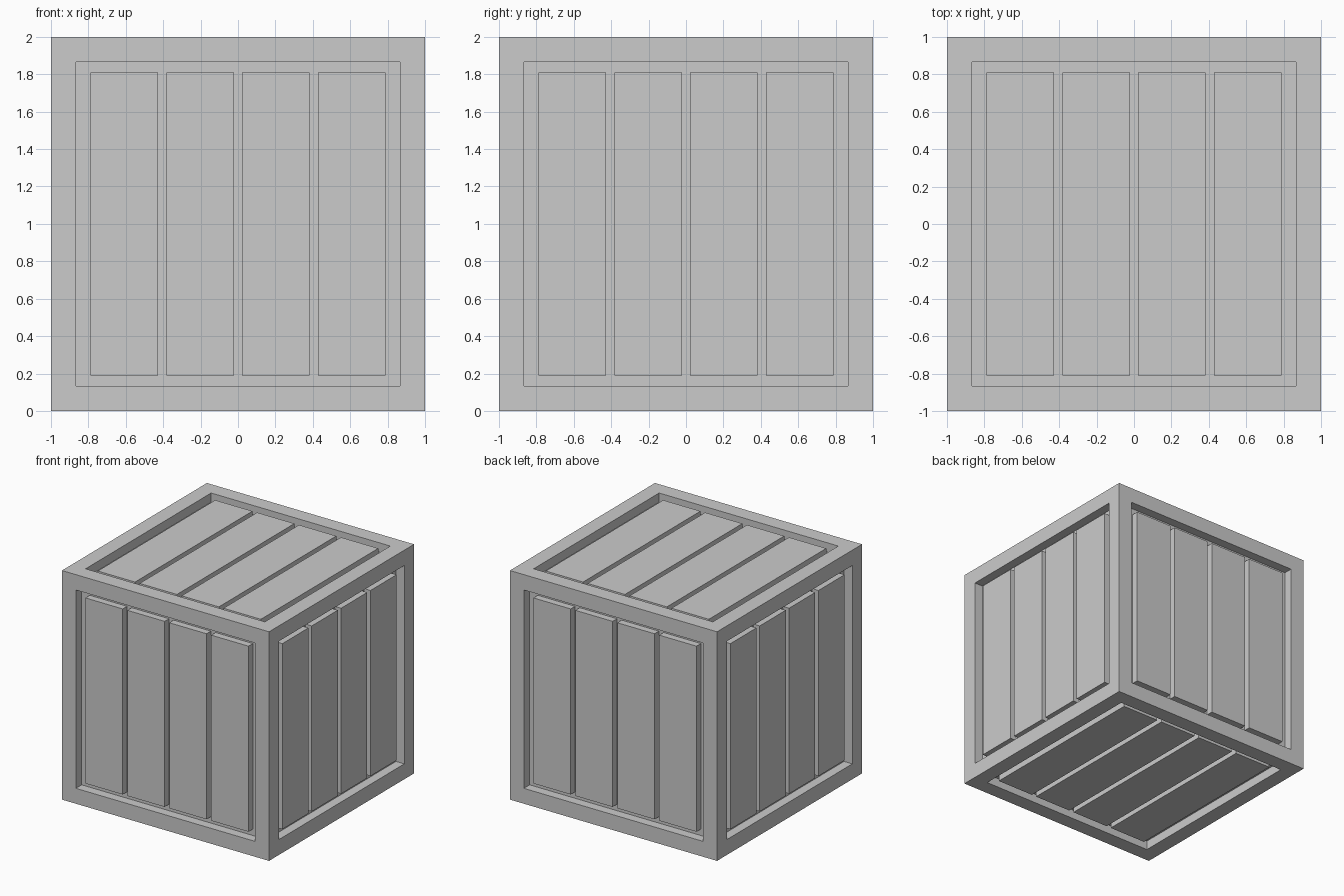
import bpy, bmesh
from math import pi
from mathutils import Matrix, Vector

if "Cube" in bpy.data.objects:
    bpy.data.objects.remove(bpy.data.objects["Cube"])

FRAME = 0.19      # border width
RECESS = 0.02     # plank face below the frame face
FLOOR = 0.08      # groove floor below the frame face
PITCH = 0.405
PLANK = 0.36
OPEN = 2 - 2 * FRAME


def add_object(name, bm):
    bmesh.ops.recalc_face_normals(bm, faces=bm.faces)
    mesh = bpy.data.meshes.new(name)
    bm.to_mesh(mesh)
    bm.free()
    obj = bpy.data.objects.new(name, mesh)
    bpy.context.collection.objects.link(obj)
    return obj


# Frame: cube with a recessed opening on each side
bm = bmesh.new()
bmesh.ops.create_cube(bm, size=2, matrix=Matrix.Translation((0, 0, 1)))
panels = list(bm.faces)
bmesh.ops.inset_individual(bm, faces=panels, thickness=FRAME)
for face in panels:
    normal = face.normal.copy()
    new = bmesh.ops.extrude_discrete_faces(bm, faces=[face])["faces"]
    bmesh.ops.translate(bm, verts=new[0].verts, vec=-normal * FLOOR)
add_object("crate_frame", bm)

# Planks: four per side, modelled on the front and turned into place
sides = {
    "front": Matrix.Identity(4),
    "right": Matrix.Rotation(pi / 2, 4, 'Z'),
    "back": Matrix.Rotation(pi, 4, 'Z'),
    "left": Matrix.Rotation(-pi / 2, 4, 'Z'),
    "top": Matrix.Rotation(-pi / 2, 4, 'X'),
    "bottom": Matrix.Rotation(pi / 2, 4, 'X'),
}
depth = FLOOR - RECESS
for side, turn in sides.items():
    bm = bmesh.new()
    for i in range(4):
        place = Matrix.Translation(((i - 1.5) * PITCH, -1 + RECESS + depth / 2, 0))
        size = Matrix.Diagonal((PLANK, depth, OPEN, 1))
        bmesh.ops.create_cube(bm, size=1, matrix=Matrix.Translation((0, 0, 1)) @ turn @ place @ size)
    add_object(side + "_planks", bm)
